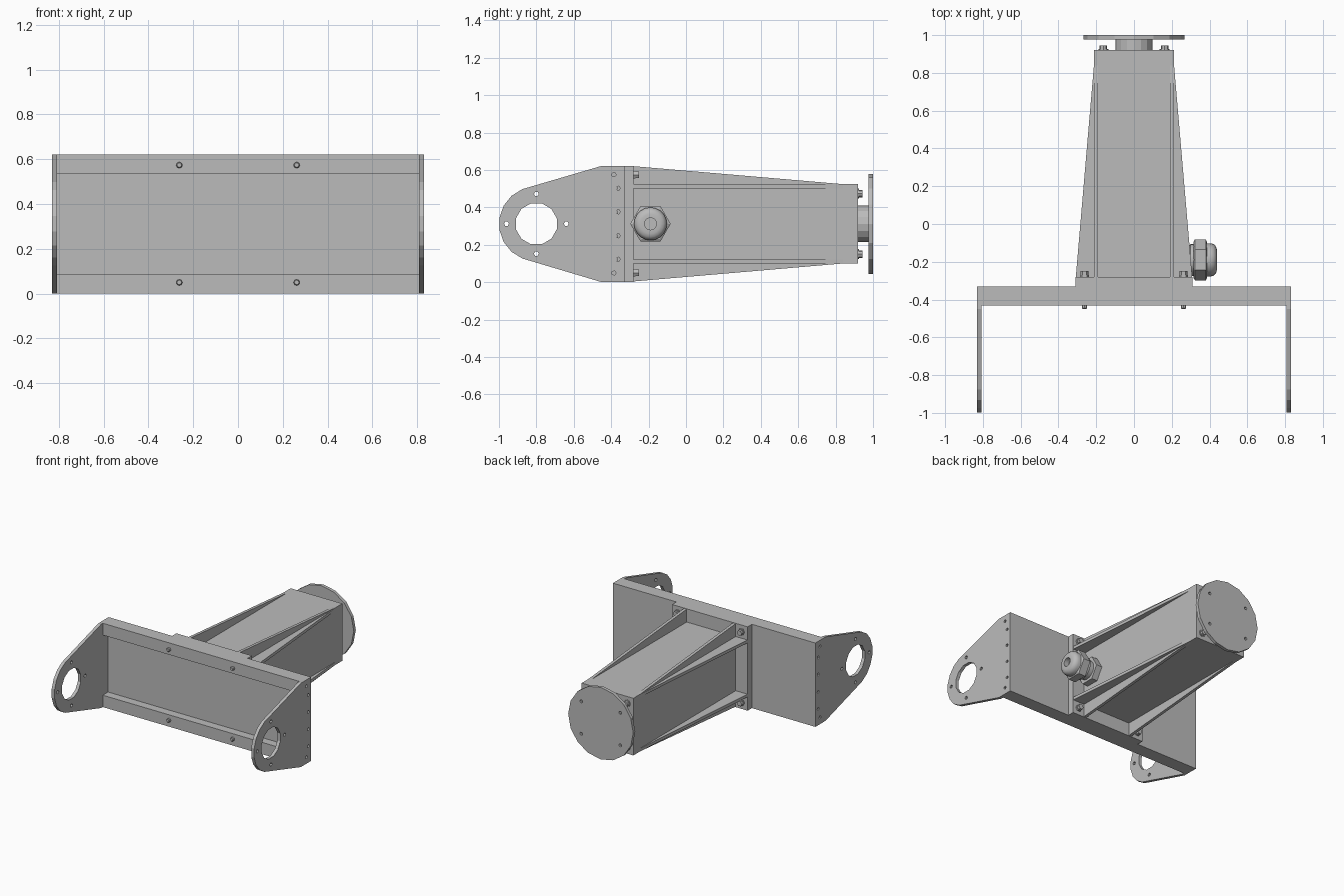
import bpy, bmesh
from math import cos, sin, tau, pi, radians
from mathutils import Matrix, Vector

cube = bpy.data.objects.get("Cube")
if cube:
    bpy.data.objects.remove(cube, do_unlink=True)

GREY = (0.5, 0.5, 0.5, 1)
steel = bpy.data.materials.new("plain grey metal")
steel.diffuse_color = GREY
steel.use_nodes = True
steel.node_tree.nodes["Principled BSDF"].inputs["Base Color"].default_value = GREY

MID = 0.312      # height of the centre line
TOP = 0.622      # overall height

# Axis frames: local z becomes the extrusion or spin direction
ALONG_X = Matrix(((0, 0, 1), (1, 0, 0), (0, 1, 0))).to_4x4()    # drawn in (y, z)
ALONG_Y = Matrix(((1, 0, 0), (0, 0, -1), (0, 1, 0))).to_4x4()   # drawn in (x, z), spins to -y
ALONG_Z = Matrix.Identity(4)                                    # drawn in (x, y)


def add_object(name, bm):
    bmesh.ops.recalc_face_normals(bm, faces=bm.faces)
    mesh = bpy.data.meshes.new(name)
    bm.to_mesh(mesh)
    bm.free()
    mesh.materials.append(steel)
    obj = bpy.data.objects.new(name, mesh)
    bpy.context.collection.objects.link(obj)
    return obj


def box(name, x0, x1, y0, y1, z0, z1):
    bm = bmesh.new()
    size = Matrix.Diagonal((x1 - x0, y1 - y0, z1 - z0, 1))
    centre = Matrix.Translation(((x0 + x1) / 2, (y0 + y1) / 2, (z0 + z1) / 2))
    bmesh.ops.create_cube(bm, size=1, matrix=centre @ size)
    return add_object(name, bm)


def ring(cx, cy, r, sides, start=0.0, sweep=tau):
    return [(cx + r * cos(start + sweep * i / sides), cy + r * sin(start + sweep * i / sides))
            for i in range(sides)]


def plate(name, loops, thickness, frame, loc):
    """Flat plate from an outline and any hole loops, centred on loc."""
    curve = bpy.data.curves.new(name, "CURVE")
    curve.dimensions, curve.fill_mode = "2D", "BOTH"
    curve.extrude = thickness / 2
    for loop in loops:
        spline = curve.splines.new("POLY")
        spline.points.add(len(loop) - 1)
        for point, (x, y) in zip(spline.points, loop):
            point.co = (x, y, 0, 1)
        spline.use_cyclic_u, spline.use_smooth = True, False
    temp = bpy.data.objects.new(name + " outline", curve)
    bpy.context.collection.objects.link(temp)
    mesh = bpy.data.meshes.new_from_object(temp.evaluated_get(bpy.context.evaluated_depsgraph_get()))
    bpy.data.objects.remove(temp, do_unlink=True)
    bm = bmesh.new()
    bm.from_mesh(mesh)
    bpy.data.meshes.remove(mesh)
    bmesh.ops.remove_doubles(bm, verts=bm.verts, dist=1e-5)
    for face in bm.faces:
        face.smooth = False
        face.material_index = 0
    bm.transform(Matrix.Translation(loc) @ frame)
    return add_object(name, bm)


def turned(name, profile, sides, frame, loc, smooth=False):
    """Stack of rings (radius, distance along axis) with capped ends."""
    bm = bmesh.new()
    rows = [[bm.verts.new((x, y, t)) for x, y in ring(0, 0, r, sides)] for r, t in profile]
    for a, b in zip(rows, rows[1:]):
        for i in range(sides):
            j = (i + 1) % sides
            bm.faces.new((a[i], a[j], b[j], b[i]))
    bm.faces.new(rows[0])
    bm.faces.new(rows[-1])
    bm.transform(Matrix.Translation(loc) @ frame)
    obj = add_object(name, bm)
    if smooth:
        bpy.ops.object.select_all(action="DESELECT")
        obj.select_set(True)
        bpy.context.view_layer.objects.active = obj
        bpy.ops.object.shade_smooth_by_angle(angle=radians(35))
    return obj


# Cross beam: back web with a bar along the top and bottom
box("beam_web", -0.81, 0.81, -0.37, -0.33, 0, TOP)
box("beam_bottom_bar", -0.81, 0.81, -0.432, -0.37, 0, 0.088)
box("beam_top_bar", -0.81, 0.81, -0.432, -0.37, TOP - 0.088, TOP)

# Side arms with a bearing hole, four bolt holes and a row of fixing holes
ARM_Y = -0.8
arm = [(-0.33, TOP), (-0.45, TOP)]
arm += ring(ARM_Y, MID, 0.2, 8, radians(112), radians(136) * 8 / 7)
arm += [(-0.45, 0), (-0.33, 0)]
holes = [ring(ARM_Y, MID, 0.113, 12, pi / 12)]
holes += [ring(y, z, 0.013, 6) for y, z in ring(ARM_Y, MID, 0.16, 4)]
for y, offset in ((-0.363, 0.064), (-0.363, 0.19), (-0.385, 0.263)):
    holes += [ring(y, MID + s * offset, 0.012, 5) for s in (-1, 1)]
for side, s in (("left", 1), ("right", -1)):
    plate(side + "_arm", [arm] + holes, 0.024, ALONG_X, (s * 0.819, 0, 0))

# Column with its mounting base
box("column_base", -0.31, 0.31, -0.33, -0.28, 0, TOP)
HALF = 0.212
box("column", -HALF, HALF, -0.28, 0.92, MID - HALF, MID + HALF)

# Tapered gussets: two on each of the four column sides
for a in (-1, 1):
    for b in (-1, 1):
        upright = [(-0.28, MID + a * HALF), (0.84, MID + a * HALF), (-0.28, MID + a * 0.308)]
        plate("upright_gusset", [upright], 0.022, ALONG_X, (b * (HALF - 0.011), 0, 0))
        flat = [(a * HALF, -0.28), (a * HALF, 0.84), (a * 0.308, -0.28)]
        plate("side_gusset", [flat], 0.022, ALONG_Z, (0, 0, MID + b * (HALF - 0.011)))

        # Base bolts with tips showing through the beam, and end bolts
        base = (a * 0.262, 0, MID + b * 0.262)
        turned("base_bolt_head", [(0.024, 0.27), (0.024, 0.281), (0.02, 0.281), (0.02, 0.25)],
               6, ALONG_Y, base)
        turned("base_bolt_tip", [(0.014, 0.42), (0.014, 0.445), (0.01, 0.45)], 8, ALONG_Y, base)
        end = (a * 0.162, 0, MID + b * 0.162)
        turned("end_bolt", [(0.026, -0.915), (0.026, -0.926), (0.02, -0.926), (0.02, -0.944)],
               8, ALONG_Y, end)

# Hub and round end flange
turned("hub", [(0.098, -0.915), (0.098, -0.98)], 16, ALONG_Y, (0, 0, MID))
flange_holes = [ring(a * 0.16, b * 0.12, 0.012, 6) for a in (-1, 1) for b in (-1, 1)]
plate("end_flange", [ring(0, 0, 0.267, 16)] + flange_holes, 0.024, ALONG_Y, (0, 0.988, MID))

# Cable gland on the left side
GLAND = (0, -0.19, MID)
turned("gland_stem", [(0.07, 0.2), (0.07, 0.29), (0.085, 0.3), (0.085, 0.32)], 20, ALONG_X, GLAND, True)
turned("gland_inner_nut", [(0.1, 0.21), (0.1, 0.26)], 6, ALONG_X, GLAND)
turned("gland_nut", [(0.095, 0.315), (0.108, 0.322), (0.108, 0.38), (0.095, 0.387)], 6, ALONG_X, GLAND)
dome = [(0.088, 0.38), (0.088, 0.405)]
dome += [(0.053 + 0.035 * cos(t), 0.405 + 0.034 * sin(t)) for t in (pi / 6, pi / 3, pi / 2)]
dome += [(0.032, 0.439), (0.032, 0.4)]
turned("gland_cap", dome, 20, ALONG_X, GLAND, True)
